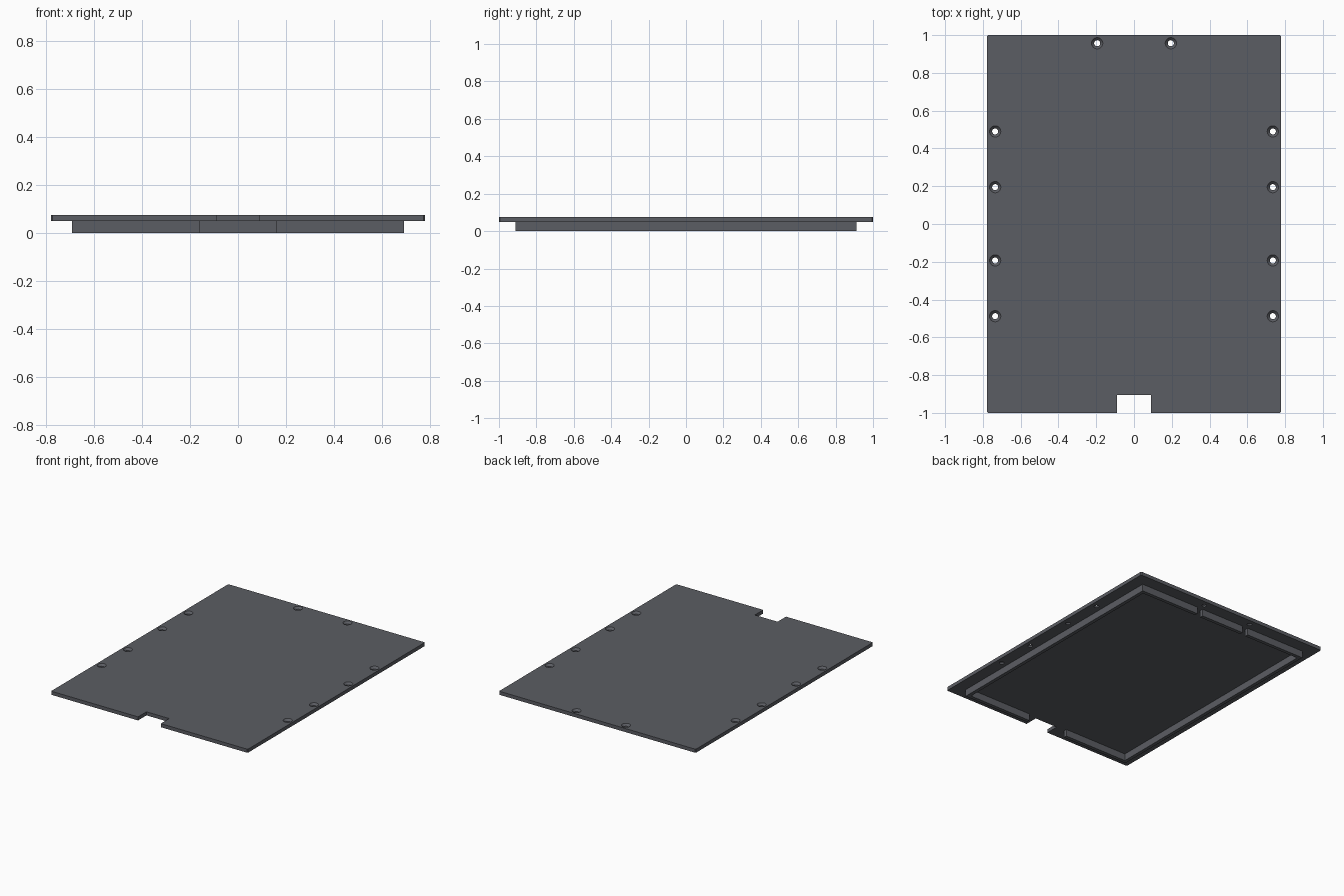
import bpy, bmesh, math

if "Cube" in bpy.data.objects:
    bpy.data.objects.remove(bpy.data.objects["Cube"])

mat = bpy.data.materials.new("dark slate grey")
mat.diffuse_color = (0.105, 0.11, 0.125, 1)
mat.use_nodes = True
mat.node_tree.nodes["Principled BSDF"].inputs["Base Color"].default_value = mat.diffuse_color

X, Y = 0.777, 1.0          # plate half sizes
WX, WY, T = 0.69, 0.912, 0.025   # rim half sizes and wall thickness
Z0, Z1 = 0.05, 0.0755      # plate underside and top


def to_object(name, bm):
    bmesh.ops.recalc_face_normals(bm, faces=bm.faces)
    me = bpy.data.meshes.new(name)
    bm.to_mesh(me)
    bm.free()
    me.materials.append(mat)
    ob = bpy.data.objects.new(name, me)
    bpy.context.collection.objects.link(ob)
    return ob


def prism(name, outline, z0, z1):
    bm = bmesh.new()
    face = bm.faces.new([bm.verts.new((x, y, z0)) for x, y in outline])
    ext = bmesh.ops.extrude_face_region(bm, geom=[face])
    verts = [v for v in ext["geom"] if isinstance(v, bmesh.types.BMVert)]
    bmesh.ops.translate(bm, verts=verts, vec=(0, 0, z1 - z0))
    return to_object(name, bm)


def box(name, x0, x1, y0, y1, z0, z1):
    return prism(name, [(x0, y0), (x1, y0), (x1, y1), (x0, y1)], z0, z1)


# Cover plate with front cable notch and slightly clipped corners
c, n, d = 0.005, 0.09, 0.095
half = [(n, -Y + d), (n, -Y), (X - c, -Y), (X, -Y + c), (X, Y - c), (X - c, Y)]
plate = prism("cover_plate", half + [(-x, y) for x, y in reversed(half)], Z0, Z1)

# Countersunk screw holes: one revolved cutter per hole
holes = [(s * 0.735, y) for s in (-1, 1) for y in (-0.488, -0.193, 0.195, 0.49)]
holes += [(s * 0.195, 0.957) for s in (-1, 1)]
profile = [(0.016, Z0 - 0.02), (0.016, Z1 - 0.014), (0.03, Z1), (0.03, Z1 + 0.02)]
N = 24
bm = bmesh.new()
for hx, hy in holes:
    rings = [[bm.verts.new((hx + r * math.cos(2 * math.pi * i / N),
                            hy + r * math.sin(2 * math.pi * i / N), z))
              for i in range(N)] for r, z in profile]
    bm.faces.new(rings[0])
    bm.faces.new(rings[-1])
    for a, b in zip(rings, rings[1:]):
        for i in range(N):
            j = (i + 1) % N
            bm.faces.new((a[i], a[j], b[j], b[i]))
cutter = to_object("hole_cutter", bm)
cutter.hide_render = True
cutter.hide_viewport = True
mod = plate.modifiers.new("screw_holes", "BOOLEAN")
mod.operation = "DIFFERENCE"
mod.solver = "EXACT"
mod.object = cutter

# Locating rim under the plate: sides with front returns, open at the front notch
for s, side in ((1, "right"), (-1, "left")):
    g = 0.16
    k = 0.217
    outline = [(g, -WY), (WX, -WY), (WX, WY), (k, WY), (k, WY - T),
               (WX - T, WY - T), (WX - T, -WY + T), (g, -WY + T)]
    prism("rim_" + side, [(s * x, y) for x, y in outline], 0, Z0)

# Middle piece of the back rim, between the two slots beside the back screws
box("rim_back_middle", -0.173, 0.173, WY - T, WY, 0, Z0)
